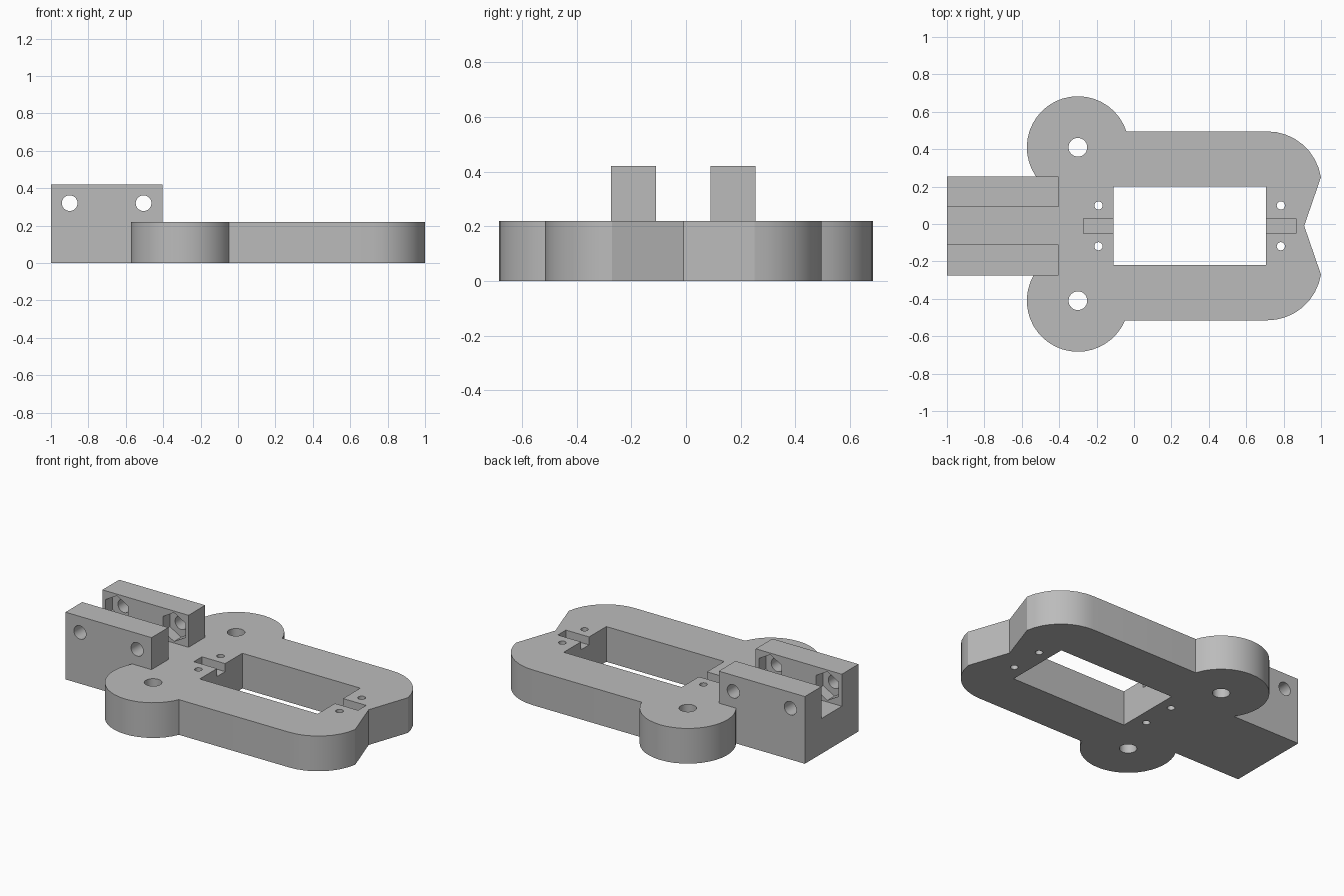
import bpy, bmesh
from math import asin, cos, sin, pi, radians
from mathutils import Matrix, Vector

cube = bpy.data.objects.get("Cube")
if cube:
    bpy.data.objects.remove(cube, do_unlink=True)

MID = -0.01          # y of the bracket and window axis
THICK = 0.22         # plate thickness
TOP = 0.42           # top of the clamp arms

grey = bpy.data.materials.new("plain_grey")
colour = (0.5, 0.5, 0.5, 1)
grey.use_nodes = True
grey.diffuse_color = colour
grey.node_tree.nodes["Principled BSDF"].inputs["Base Color"].default_value = colour


def to_object(name, bm):
    bmesh.ops.recalc_face_normals(bm, faces=bm.faces)
    mesh = bpy.data.meshes.new(name)
    bm.to_mesh(mesh)
    bm.free()
    mesh.materials.append(grey)
    obj = bpy.data.objects.new(name, mesh)
    bpy.context.collection.objects.link(obj)
    return obj


def add_box(bm, low, high):
    low, high = Vector(low), Vector(high)
    matrix = Matrix.Translation((low + high) / 2) @ Matrix.Diagonal((*(high - low), 1))
    bmesh.ops.create_cube(bm, size=1, matrix=matrix)


def add_cylinder(bm, centre, radius, depth, sides=32, turn=Matrix()):
    bmesh.ops.create_cone(bm, cap_ends=True, segments=sides, radius1=radius, radius2=radius,
                          depth=depth, matrix=Matrix.Translation(centre) @ turn)


def cut(target, bm):
    cutter = to_object("cutter", bm)
    cutter.hide_render = True
    mod = target.modifiers.new("cut", 'BOOLEAN')
    mod.operation, mod.solver, mod.object = 'DIFFERENCE', 'EXACT', cutter
    bpy.context.view_layer.objects.active = target
    bpy.ops.object.modifier_apply(modifier=mod.name)
    bpy.data.objects.remove(cutter, do_unlink=True)


def soften(obj):
    bpy.ops.object.select_all(action='DESELECT')
    obj.select_set(True)
    bpy.context.view_layer.objects.active = obj
    bpy.ops.object.shade_smooth_by_angle(angle=radians(25))


def arc(cx, cy, radius, start, end, steps):
    angles = [start + (end - start) * i / steps for i in range(steps + 1)]
    return [(cx + radius * cos(a), cy + radius * sin(a)) for a in angles]


# Plate outline: bracket tongue, two ear lobes, rounded corners and end notch
LOBE_X, LOBE_Y, LOBE_R = -0.3, 0.41, 0.273
CORNER_X, CORNER_R = 0.713, 0.29
TONGUE, SIDE, TIP = 0.265, 0.505, 0.26


def half_outline(sign):
    """Outer edge from the tongue to the notch, on the side given by sign."""
    def lobe_angle(offset):
        return asin((offset + sign * MID - LOBE_Y) / LOBE_R)
    lobe = arc(LOBE_X, LOBE_Y, LOBE_R, pi - lobe_angle(TONGUE), lobe_angle(SIDE), 22)
    corner_y = SIDE - CORNER_R + sign * MID
    tip = asin((TIP - SIDE + CORNER_R) / CORNER_R)
    points = [(-1, TONGUE + sign * MID)] + lobe
    points += arc(CORNER_X, corner_y, CORNER_R, pi / 2, tip, 8)
    return [(x, sign * y) for x, y in points]


outline = half_outline(-1) + [(0.91, MID)] + half_outline(1)[::-1]
bm = bmesh.new()
base = bm.faces.new([bm.verts.new((x, y, 0)) for x, y in outline])
raised = bmesh.ops.extrude_face_region(bm, geom=[base])["geom"]
bmesh.ops.translate(bm, vec=(0, 0, THICK),
                    verts=[v for v in raised if isinstance(v, bmesh.types.BMVert)])
plate = to_object("base_plate", bm)

# Rectangular window
bm = bmesh.new()
add_box(bm, (-0.11, MID - 0.21, -0.1), (0.705, MID + 0.21, 0.4))
cut(plate, bm)

# Shallow cable grooves at both ends of the window
bm = bmesh.new()
for x0, x1 in ((-0.27, -0.06), (0.655, 0.865)):
    add_box(bm, (x0, MID - 0.04, THICK - 0.05), (x1, MID + 0.04, 0.4))
cut(plate, bm)

# Lobe holes and small screw holes
bm = bmesh.new()
for side in (-1, 1):
    add_cylinder(bm, (LOBE_X, side * LOBE_Y, 0.1), 0.05, 0.6)
    for x in (-0.19, 0.785):
        add_cylinder(bm, (x, MID + side * 0.109, 0.1), 0.022, 0.6, 20)
cut(plate, bm)
soften(plate)

# Clamp arms with bolt holes and hexagonal nut pockets on the inner faces
lying = Matrix.Rotation(pi / 2, 4, 'X')
INNER = 0.1
for side, name in ((-1, "front_clamp_arm"), (1, "back_clamp_arm")):
    ys = sorted((MID + side * INNER, MID + side * TONGUE))
    bm = bmesh.new()
    add_box(bm, (-1, ys[0], THICK), (-0.405, ys[1], TOP))
    arm = to_object(name, bm)
    bolts, nuts = bmesh.new(), bmesh.new()
    for x in (-0.9, -0.505):
        add_cylinder(bolts, (x, MID + side * 0.2, 0.32), 0.042, 0.5, 32, lying)
        add_cylinder(nuts, (x, MID + side * INNER, 0.32), 0.09, 0.14, 6, lying)
    cut(arm, nuts)
    cut(arm, bolts)
    soften(arm)
